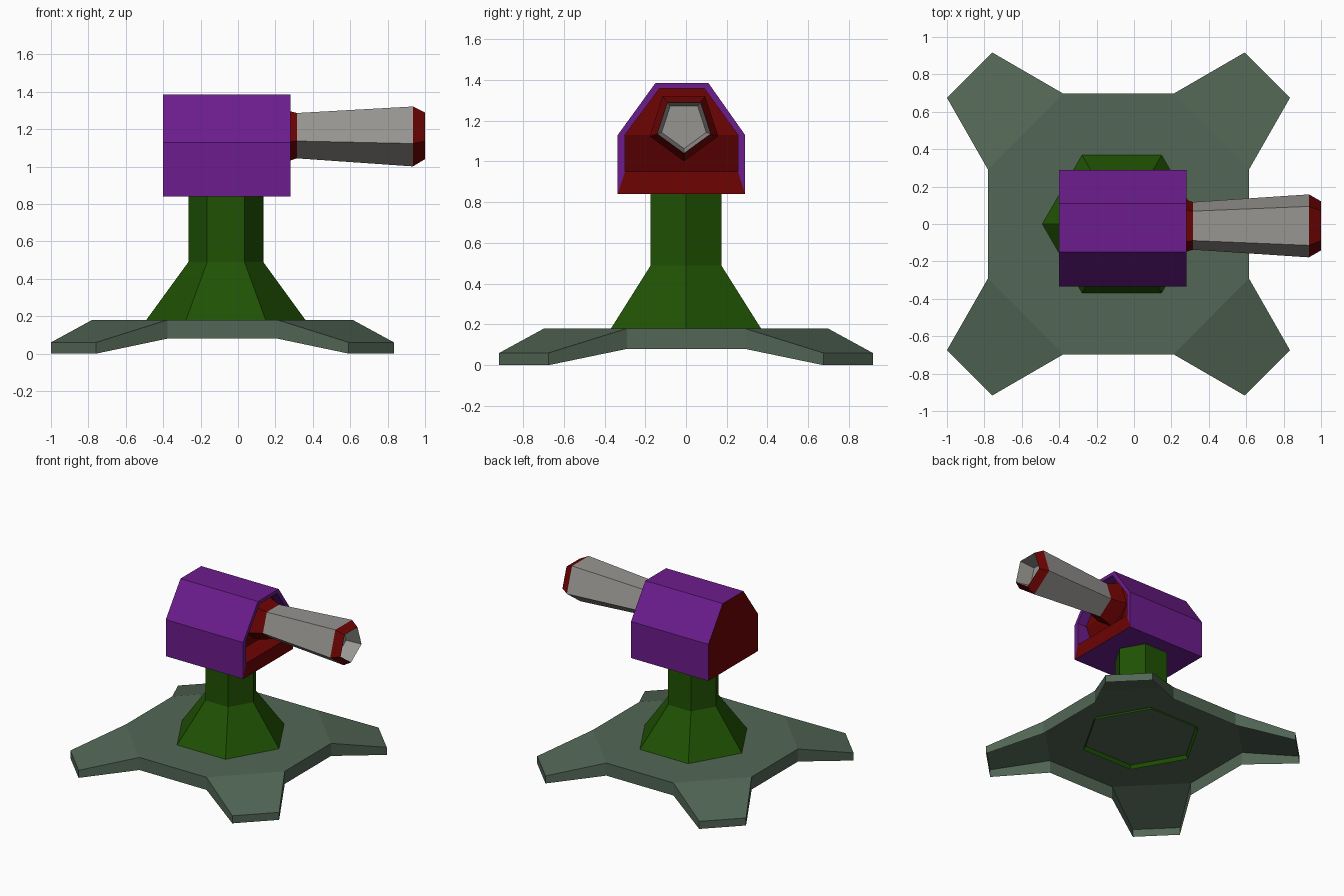
import bpy, bmesh
from math import cos, sin, pi

if "Cube" in bpy.data.objects:
    bpy.data.objects.remove(bpy.data.objects["Cube"])


def material(name, rgb):
    m = bpy.data.materials.new(name)
    m.diffuse_color = (*rgb, 1)
    m.use_nodes = True
    m.node_tree.nodes["Principled BSDF"].inputs["Base Color"].default_value = m.diffuse_color
    return m


slate = material("slate_green", (0.085, 0.135, 0.092))
green = material("dark_green", (0.014, 0.085, 0.001))
purple = material("purple", (0.150, 0.012, 0.265))
red = material("dark_red", (0.155, 0.001, 0.001))
grey = material("grey", (0.31, 0.30, 0.285))


def finish(name, bm, mats):
    bmesh.ops.recalc_face_normals(bm, faces=bm.faces)
    me = bpy.data.meshes.new(name)
    bm.to_mesh(me)
    bm.free()
    for m in mats:
        me.materials.append(m)
    ob = bpy.data.objects.new(name, me)
    bpy.context.collection.objects.link(ob)
    return ob


def loft(name, rings, mats, rule, caps=(), split=None):
    """Skin successive rings; rule(band, side) gives the material index.
    caps: (ring, material, optional corner groups)."""
    bm = bmesh.new()
    vs = [[bm.verts.new(p) for p in r] for r in rings]
    n = len(rings[0])
    for b in range(len(vs) - 1):
        for i in range(n):
            j = (i + 1) % n
            f = bm.faces.new((vs[b][i], vs[b][j], vs[b + 1][j], vs[b + 1][i]))
            f.material_index = rule(b, i)
    for ring, idx, *groups in caps:
        for g in groups or [range(n)]:
            bm.faces.new([vs[ring][k] for k in g]).material_index = idx
    return finish(name, bm, mats)


# Base plate: octagon with four sloping feet, open underneath
CX = -0.083


def corners(a, b):
    """Two mirrored points per corner, in order around the plate."""
    pts = []
    for sx, sy in ((1, 1), (-1, 1), (-1, -1), (1, -1)):
        pair = [(CX + a * sx, b[0] * sy), (CX + b[1] * sx, a * sy)]
        pts += pair if sx * sy > 0 else pair[::-1]
    return pts


octo = corners(0.697, (0.29, 0.295))
feet = corners(0.917, (0.675, 0.675))
bm = bmesh.new()
layers = []
for z_in, z_out in ((0.08, 0.0), (0.18, 0.06)):
    o = [bm.verts.new((x, y, z_in)) for x, y in octo]
    f = [bm.verts.new((x, y, z_out)) for x, y in feet]
    layers.append([v for i in range(0, 8, 2)
                   for v in (o[i], f[i], f[i + 1], o[i + 1])])
bm.faces.new(o)
for i in range(0, 8, 2):
    bm.faces.new((o[i], f[i], f[i + 1], o[i + 1]))
lo, hi = layers
for i in range(16):
    j = (i + 1) % 16
    bm.faces.new((lo[i], lo[j], hi[j], hi[i]))
finish("base_plate", bm, [slate])


# Pedestal: flared hexagonal column, its open foot poking through the plate
def hexagon(r, z):
    return [(-0.065 + r * cos(i * pi / 3), r * sin(i * pi / 3), z) for i in range(6)]


loft("pedestal", [hexagon(0.445, 0.153), hexagon(0.2, 0.49), hexagon(0.2, 0.85)],
     [green], lambda b, i: 0)

# Turret head: purple shell with flat rim, red sill, red back and recessed red front
outer = [(-0.335, 0.84), (0.29, 0.84), (0.29, 1.13),
         (0.11, 1.385), (-0.15, 1.385), (-0.335, 1.13)]
inner = [(-0.30, 0.95), (0.255, 0.95), (0.255, 1.13),
         (0.09, 1.358), (-0.13, 1.358), (-0.30, 1.13)]
loft("turret_head", [[(-0.40, y, z) for y, z in outer],
                     [(0.28, y, z) for y, z in outer],
                     [(0.28, y, z) for y, z in inner],
                     [(0.12 if z < 1 else 0.20, y, z) for y, z in inner]],
     [purple, red], lambda b, i: int(b > 0 and i == 0),
     [(0, 1), (3, 1, (0, 1, 2, 5), (2, 3, 4, 5))])


# Barrel: five-sided, red collar and muzzle ring, hollow grey end
def pentagon(x, r):
    return [(x, -0.01 + r * sin(i * 2 * pi / 5), 1.178 - r * cos(i * 2 * pi / 5))
            for i in range(5)]


loft("barrel", [pentagon(0.14, 0.175), pentagon(0.20, 0.172), pentagon(0.315, 0.134),
                pentagon(0.935, 0.177), pentagon(1.0, 0.138), pentagon(0.88, 0.115)],
     [grey, red], lambda b, i: int(b in (0, 1, 3)), [(5, 0)])
